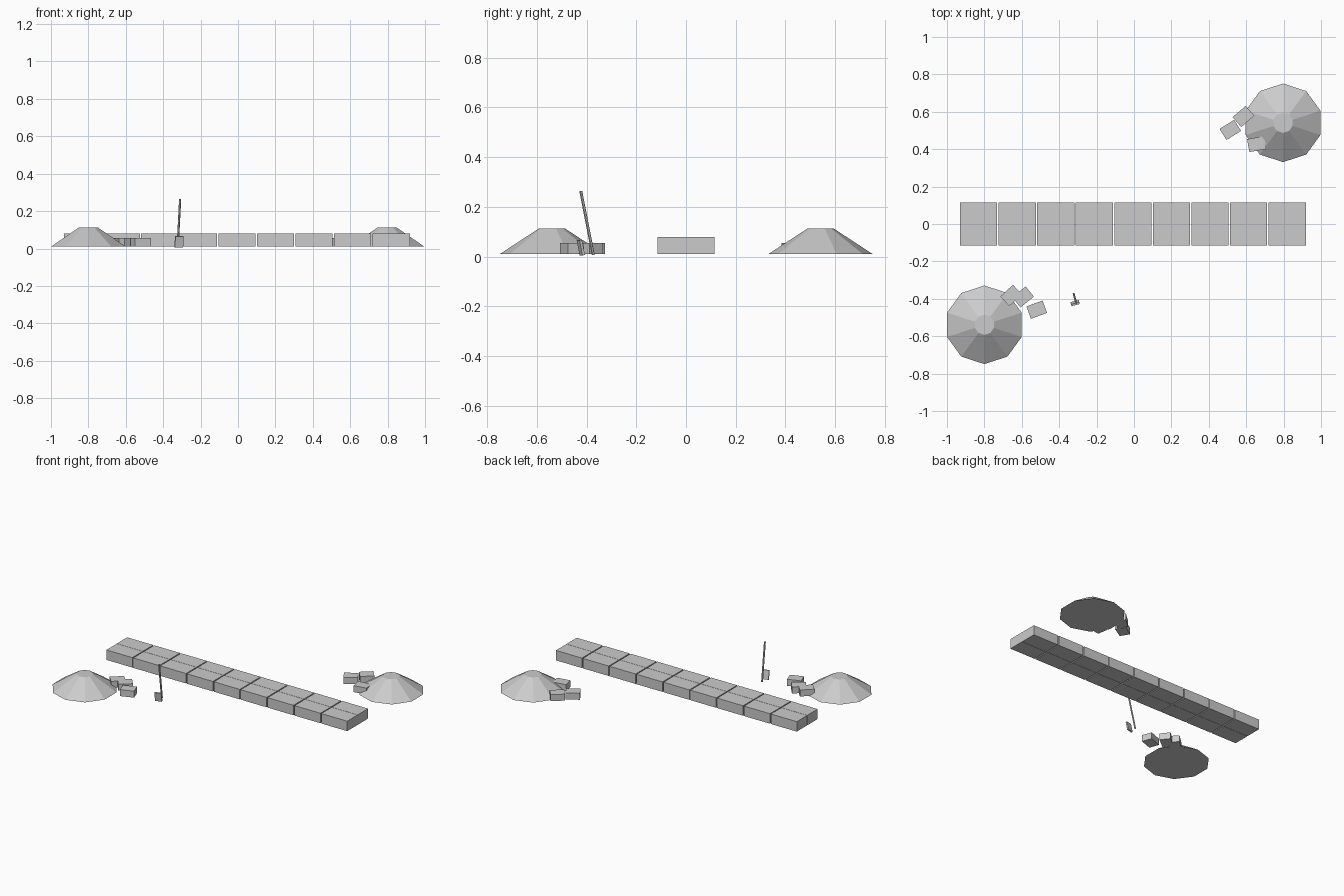
import bpy, math

if "Cube" in bpy.data.objects:
    bpy.data.objects.remove(bpy.data.objects["Cube"])

grey = bpy.data.materials.new("plain grey")
grey.diffuse_color = (0.6, 0.6, 0.6, 1)
grey.use_nodes = True
grey.node_tree.nodes["Principled BSDF"].inputs["Base Color"].default_value = grey.diffuse_color


def finish(name):
    ob = bpy.context.object
    ob.name = name
    ob.data.materials.append(grey)
    return ob


def box(name, loc, size, rot=(0, 0, 0)):
    bpy.ops.mesh.primitive_cube_add(size=1, location=loc, rotation=rot)
    bpy.context.object.scale = size
    return finish(name)


# barrier: two rows of nine blocks
PITCH = 0.2062
for i in range(9):
    for side, y in (("front", -0.0577), ("back", 0.0577)):
        box(f"wall_block_{side}_{i + 1}", (-0.006 + (i - 4) * PITCH, y, 0.0445),
            (0.199, 0.1135, 0.069))

# low ten-sided earth mounds at opposite corners
for name, x, y in (("left_mound", -0.8, -0.539), ("right_mound", 0.797, 0.541)):
    bpy.ops.mesh.primitive_cone_add(vertices=10, radius1=0.21, radius2=0.054,
                                    depth=0.102, location=(x, y, 0.061))
    finish(name)

# loose stones beside each mound: x, y, turn in degrees
stones = [(-0.657, -0.382, 43), (-0.593, -0.39, 39), (-0.52, -0.458, 20),
          (0.515, 0.503, 32), (0.585, 0.575, 41), (0.656, 0.427, 10)]
for i, (x, y, turn) in enumerate(stones):
    box(f"loose_stone_{i + 1}", (x, y, 0.0325), (0.092, 0.07, 0.045),
        (0, 0, math.radians(turn)))

# leaning shovel: handle and blade share one tilt
tilt = (0.2, 0, 0.26)
bpy.ops.mesh.primitive_cylinder_add(vertices=6, radius=0.006, depth=0.262,
                                    location=(-0.316, -0.398, 0.135), rotation=tilt)
finish("shovel_handle")
box("shovel_blade", (-0.315, -0.423, 0.036), (0.046, 0.01, 0.062), tilt)
